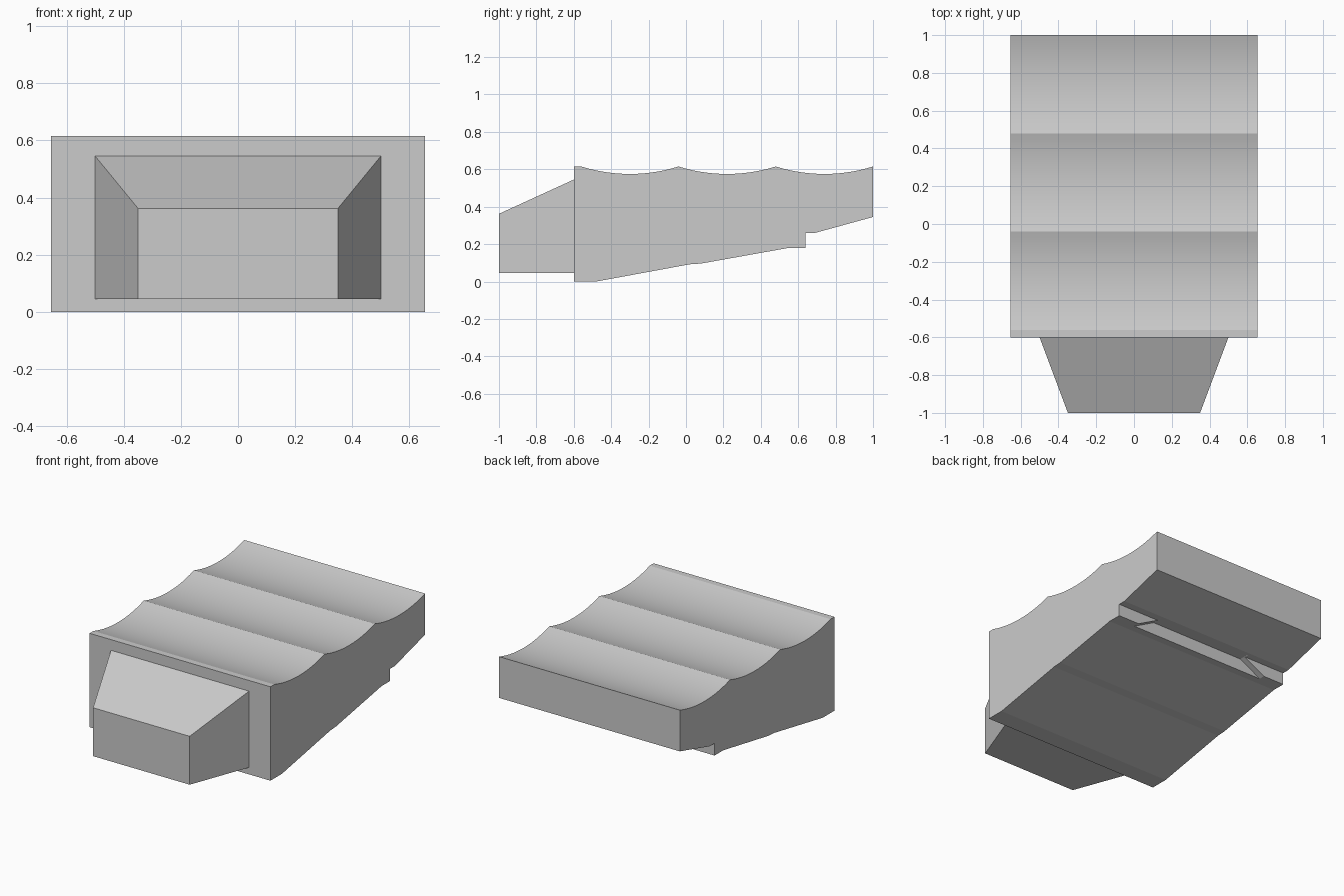
import bpy, bmesh, math

if "Cube" in bpy.data.objects:
    bpy.data.objects.remove(bpy.data.objects["Cube"])


def link_mesh(name, bm):
    bmesh.ops.recalc_face_normals(bm, faces=bm.faces)
    mesh = bpy.data.meshes.new(name)
    bm.to_mesh(mesh)
    bm.free()
    obj = bpy.data.objects.new(name, mesh)
    bpy.context.collection.objects.link(obj)
    return obj


def loft(name, ring_a, ring_b):
    """Closed solid between two matching rings of points."""
    bm = bmesh.new()
    a = [bm.verts.new(p) for p in ring_a]
    b = [bm.verts.new(p) for p in ring_b]
    bm.faces.new(a)
    bm.faces.new(b[::-1])
    for i in range(len(a)):
        j = (i + 1) % len(a)
        bm.faces.new((a[i], b[i], b[j], a[j]))
    return link_mesh(name, bm)


def trapezoid(y, half_bottom, half_top, z0, z1):
    return [(-half_bottom, y, z0), (half_bottom, y, z0),
            (half_top, y, z1), (-half_top, y, z1)]


# Body: stepped underside and scalloped top, extruded across x
half_width, top, sag, pitch, steps = 0.655, 0.615, 0.04, 0.52, 14
profile = [(-0.6, 0), (-0.48, 0), (0.02, 0.092), (0.08, 0.096), (0.55, 0.18),
           (0.64, 0.18), (0.64, 0.26), (0.69, 0.26), (1, 0.345), (1, top)]
radius = ((pitch / 2) ** 2 + sag ** 2) / (2 * sag)
half_angle = math.asin(pitch / 2 / radius)
for n in range(3):
    centre = 1 - pitch * (n + 0.5)
    for i in range(1, steps + 1):
        a = half_angle * (1 - 2 * i / steps)
        profile.append((centre + radius * math.sin(a),
                        top - sag + radius * (1 - math.cos(a))))
profile.append((-0.6, top))
body = loft("ridged_body", [(-half_width, y, z) for y, z in profile],
            [(half_width, y, z) for y, z in profile])

# Shallow sloped-side notch in the underside step
cutter = loft("notch_cutter", trapezoid(0.60, 0.519, 0.346, 0.17, 0.262),
              trapezoid(0.67, 0.519, 0.346, 0.17, 0.262))
cut = body.modifiers.new("notch", 'BOOLEAN')
cut.operation = 'DIFFERENCE'
cut.solver = 'EXACT'
cut.object = cutter
bpy.context.view_layer.objects.active = body
body.select_set(True)
bpy.ops.object.modifier_apply(modifier=cut.name)
bpy.data.objects.remove(cutter)
bpy.ops.object.shade_smooth_by_angle(angle=math.radians(5))

# Tapered block on the front
loft("front_block", trapezoid(-1, 0.35, 0.35, 0.045, 0.362),
     trapezoid(-0.6, 0.5, 0.5, 0.045, 0.545))
